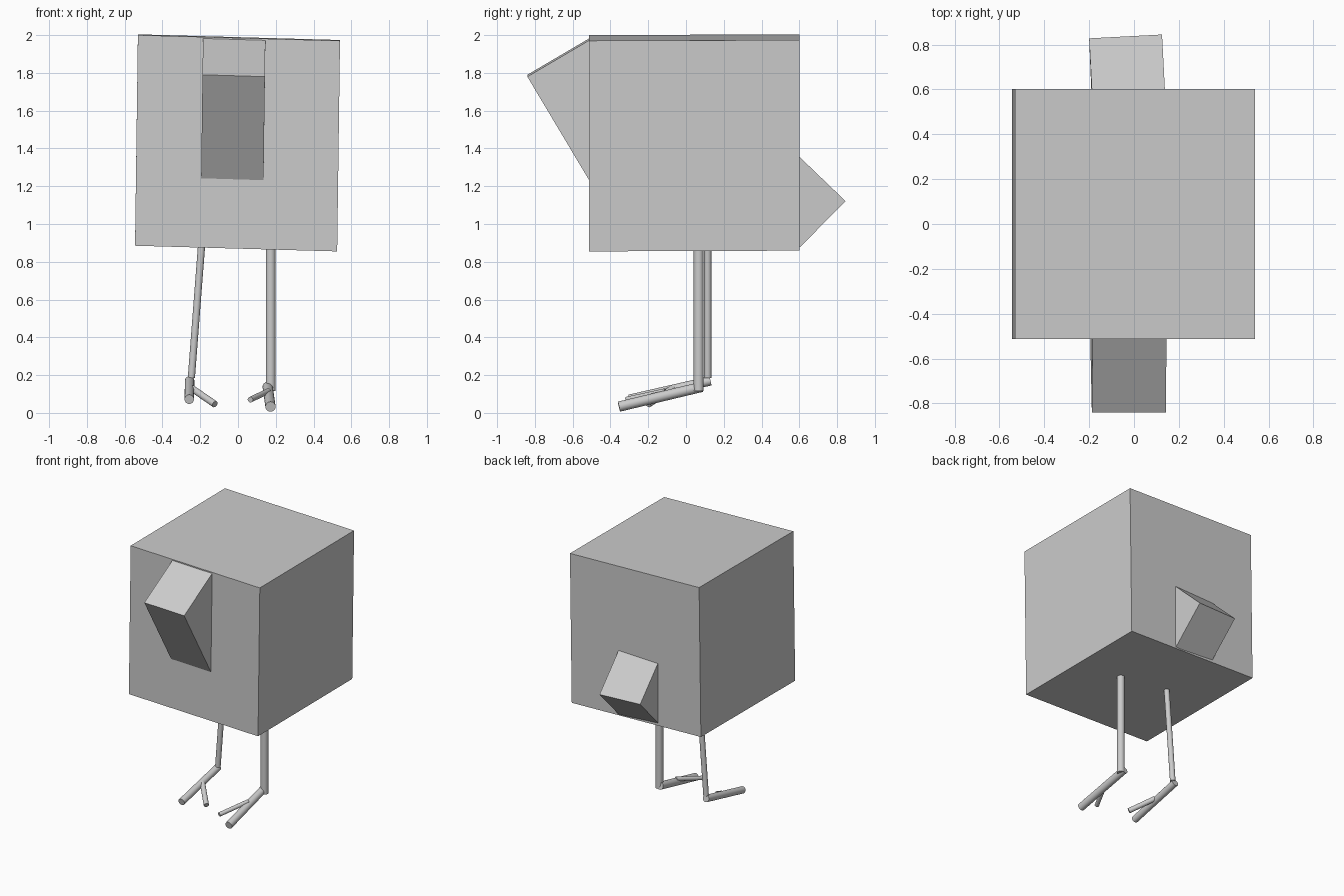
import bpy
from mathutils import Vector

if "Cube" in bpy.data.objects:
    bpy.data.objects.remove(bpy.data.objects["Cube"])


def block(name, corner, u, v, w):
    """Box spanned by three edge vectors from one corner."""
    corner, u, v, w = map(Vector, (corner, u, v, w))
    verts = [corner + u * i + v * j + w * k
             for k in (0, 1) for j in (0, 1) for i in (0, 1)]
    faces = [(0, 2, 3, 1), (4, 5, 7, 6), (0, 1, 5, 4),
             (2, 6, 7, 3), (0, 4, 6, 2), (1, 3, 7, 5)]
    if u.cross(v).dot(w) < 0:
        faces = [f[::-1] for f in faces]
    mesh = bpy.data.meshes.new(name)
    mesh.from_pydata(verts, [], faces)
    obj = bpy.data.objects.new(name, mesh)
    bpy.context.collection.objects.link(obj)
    return obj


def rod(name, start, end, radius):
    """Round rod between two points."""
    a, b = Vector(start), Vector(end)
    bpy.ops.mesh.primitive_cylinder_add(
        vertices=32, radius=radius, depth=(b - a).length, location=(a + b) / 2,
        rotation=(b - a).to_track_quat('Z', 'Y').to_euler())
    obj = bpy.context.object
    obj.name = name
    bpy.ops.object.shade_smooth_by_angle()
    return obj


# Slightly tilted cube body
block("body", (-0.545, -0.513, 0.885),
      (1.07, 0, -0.03), (0, 1.115, 0.004), (0.015, 0, 1.115))

# Beak and tail: tilted boxes sunk into the body, starting at their outer edge
block("beak", (-0.188, -0.84, 1.79),
      (0.33, 0, -0.01), (0.003, 0.33, 0.194), (-0.007, 0.33, -0.553))
block("tail", (-0.2, 0.828, 1.127),
      (0.325, 0.017, -0.006), (0.013, -0.25, 0.24), (0.01, -0.24, -0.242))

# Legs, each with a long front toe and a thin side toe
rods = [
    ("right_leg", (0.173, 0.067, 0.95), (0.173, 0.067, 0.115), 0.026),
    ("right_front_toe", (0.157, 0.085, 0.138), (0.172, -0.355, 0.033), 0.027),
    ("right_side_toe", (0.16, -0.11, 0.115), (0.065, -0.315, 0.07), 0.015),
    ("left_leg", (-0.188, 0.115, 0.95), (-0.247, 0.115, 0.185), 0.019),
    ("left_front_toe", (-0.256, 0.13, 0.17), (-0.258, -0.30, 0.072), 0.025),
    ("left_side_toe", (-0.245, -0.07, 0.13), (-0.122, -0.20, 0.046), 0.018),
]
for args in rods:
    rod(*args)
